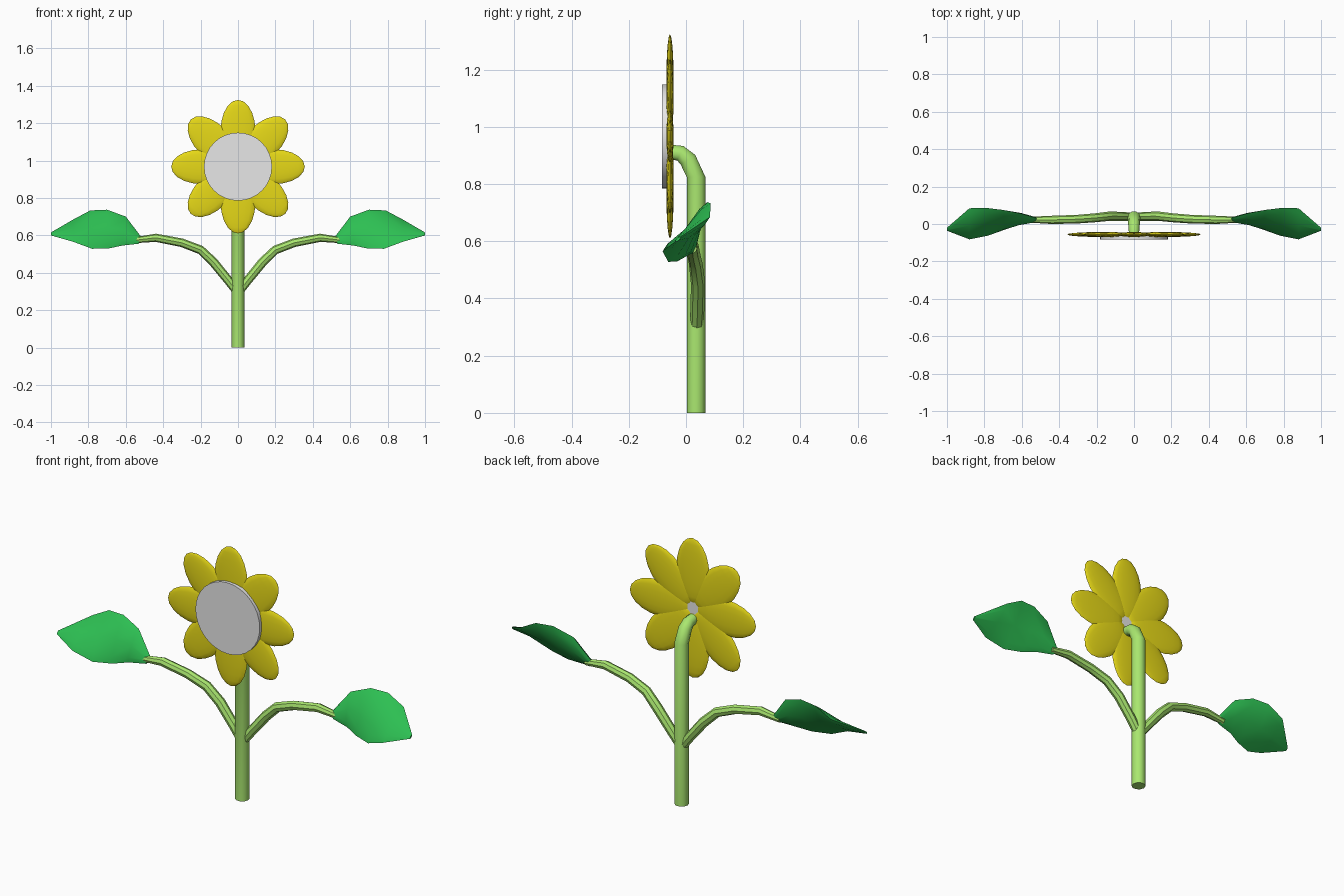
import bpy, bmesh, math
from mathutils import Vector, Matrix

if "Cube" in bpy.data.objects:
    bpy.data.objects.remove(bpy.data.objects["Cube"])


def material(name, rgb):
    m = bpy.data.materials.new(name)
    m.diffuse_color = (*rgb, 1)
    m.use_nodes = True
    m.node_tree.nodes["Principled BSDF"].inputs["Base Color"].default_value = m.diffuse_color
    return m


STEM = material("stem green", (0.40, 0.80, 0.16))
LEAF = material("leaf green", (0.026, 0.52, 0.085))
YELLOW = material("petal yellow", (0.92, 0.80, 0.01))
GREY = material("centre grey", (0.8, 0.8, 0.8))


def finish(bm, name, mat, angle=40, mirror=False):
    bmesh.ops.recalc_face_normals(bm, faces=bm.faces)
    me = bpy.data.meshes.new(name)
    bm.to_mesh(me)
    bm.free()
    me.materials.append(mat)
    ob = bpy.data.objects.new(name, me)
    bpy.context.collection.objects.link(ob)
    bpy.ops.object.select_all(action='DESELECT')
    ob.select_set(True)
    bpy.context.view_layer.objects.active = ob
    bpy.ops.object.shade_smooth_by_angle(angle=math.radians(angle))
    if mirror:
        mod = ob.modifiers.new("mirror", 'MIRROR')
        mod.use_mirror_merge = False
    return ob


def loft(rings):
    """Skin a list of (centre, axis_a, axis_b, sides) ellipses and cap the ends."""
    bm = bmesh.new()
    loops = []
    for c, a, b, n in rings:
        loops.append([bm.verts.new(c + a * math.cos(t) + b * math.sin(t))
                      for t in (2 * math.pi * i / n for i in range(n))])
    for r0, r1 in zip(loops, loops[1:]):
        n = len(r0)
        for i in range(n):
            j = (i + 1) % n
            bm.faces.new((r0[i], r0[j], r1[j], r1[i]))
    bm.faces.new(loops[0])
    bm.faces.new(loops[-1])
    return bm


def tube(path, radii, side, n):
    pts = [Vector(p) for p in path]
    rings = []
    for i, p in enumerate(pts):
        t = (pts[min(i + 1, len(pts) - 1)] - pts[max(i - 1, 0)]).normalized()
        s = (side - t * side.dot(t)).normalized()
        rings.append((p, s * radii[i], t.cross(s) * radii[i], n))
    return loft(rings)


# Main stem, bending forward into the flower
finish(tube([(0, 0.035, 0), (0, 0.035, 0.825), (0, 0.007, 0.885),
             (0, -0.02, 0.908), (0, -0.055, 0.912)],
            [0.034, 0.034, 0.032, 0.029, 0.027], Vector((1, 0, 0)), 10),
       "stem", STEM)

# Side branches
finish(tube([(0, 0.036, 0.29), (0.05, 0.04, 0.357), (0.13, 0.042, 0.455), (0.20, 0.034, 0.522),
             (0.30, 0.026, 0.560), (0.44, 0.022, 0.587), (0.55, 0.023, 0.574)],
            [0.022, 0.024, 0.025, 0.024, 0.023, 0.022, 0.016], Vector((0, 1, 0)), 8),
       "branches", STEM, mirror=True)

# Leaves: upper edge point, lower edge point, half thickness
stations = [
    ((0.52, 0.030, 0.595), (0.53, 0.015, 0.555), 0.012),
    ((0.60, 0.055, 0.700), (0.62, -0.003, 0.545), 0.018),
    ((0.70, 0.075, 0.737), (0.69, -0.030, 0.530), 0.020),
    ((0.79, 0.086, 0.733), (0.78, -0.062, 0.528), 0.020),
    ((0.88, 0.084, 0.685), (0.88, -0.082, 0.565), 0.016),
    ((1.00, -0.020, 0.615), (1.00, -0.036, 0.600), 0.005),
]
rings = []
for up, low, thick in stations:
    up, low = Vector(up), Vector(low)
    a = (up - low) / 2
    rings.append(((up + low) / 2, a, Vector((1, 0, 0)).cross(a).normalized() * thick, 8))
finish(loft(rings), "leaves", LEAF, 50, mirror=True)

# Eight flattened petals around the flower centre
CENTRE = Vector((0, -0.056, 0.967))
for k in range(8):
    bm = bmesh.new()
    bmesh.ops.create_uvsphere(bm, u_segments=16, v_segments=10, radius=1)
    bm.transform(Matrix.Translation(CENTRE) @ Matrix.Rotation(k * math.pi / 4, 4, 'Y')
                 @ Matrix.Translation((0, 0, 0.192))
                 @ Matrix.Diagonal((0.093, 0.013, 0.165, 1)))
    finish(bm, f"petal_{k + 1}", YELLOW, 30)

# Round flower centre
bm = bmesh.new()
bmesh.ops.create_cone(bm, cap_ends=True, segments=32, radius1=0.182, radius2=0.182, depth=0.029)
bm.transform(Matrix.Translation((0, -0.0695, 0.967)) @ Matrix.Rotation(math.pi / 2, 4, 'X'))
finish(bm, "flower_centre", GREY, 30)
